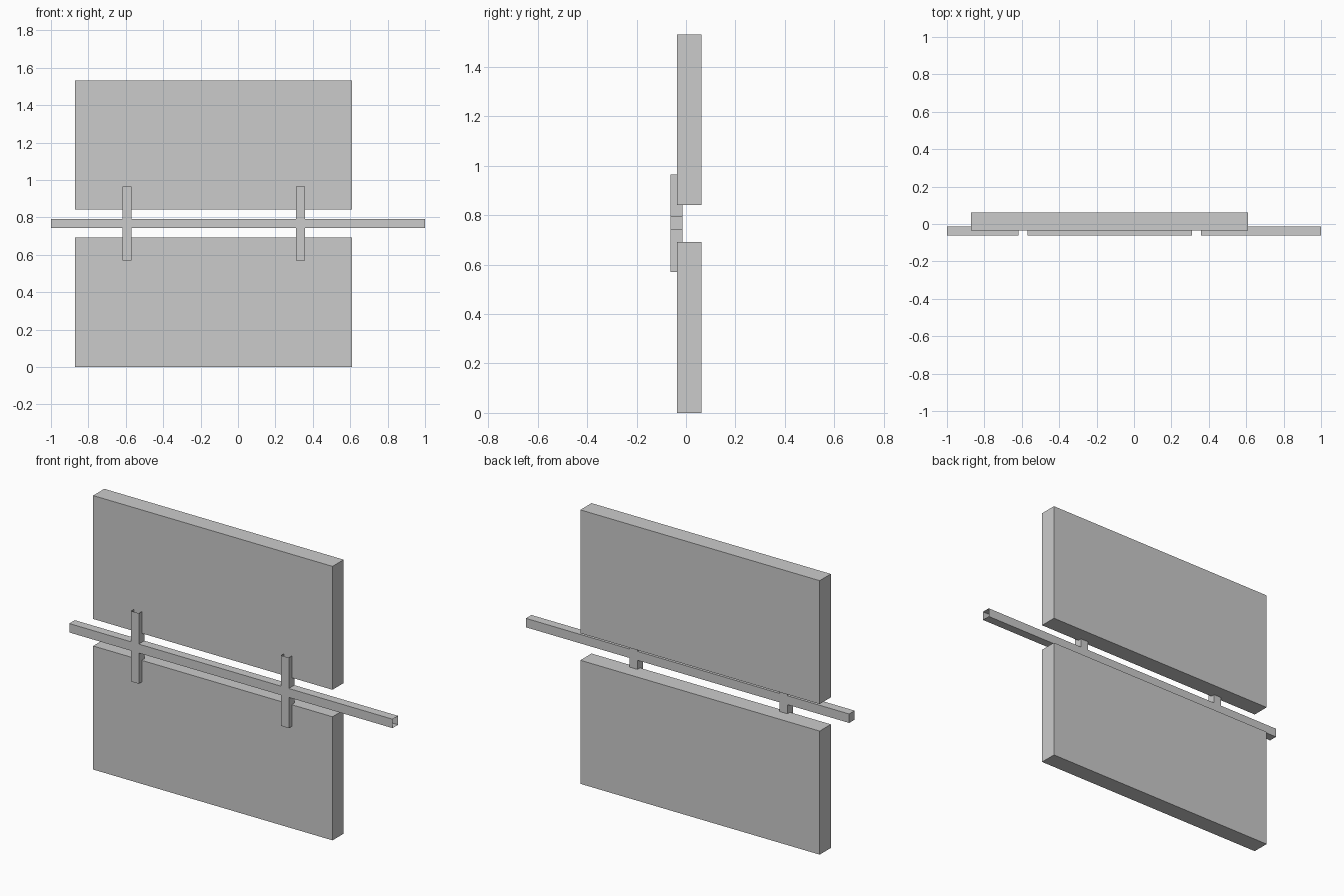
import bpy
import bmesh

if "Cube" in bpy.data.objects:
    bpy.data.objects.remove(bpy.data.objects["Cube"])

RAIL_Z, RAIL_H, POST_H, POST_W = 0.767, 0.025, 0.197, 0.048
FRONT, BACK = -0.0625, -0.0135


def finish(bm, name):
    bmesh.ops.recalc_face_normals(bm, faces=bm.faces)
    mesh = bpy.data.meshes.new(name)
    bm.to_mesh(mesh)
    bm.free()
    obj = bpy.data.objects.new(name, mesh)
    bpy.context.collection.objects.link(obj)
    return obj


def box(name, lo, hi):
    bm = bmesh.new()
    bmesh.ops.create_cube(bm, size=1)
    for v in bm.verts:
        v.co = [(a + b) / 2 + c * (b - a) for a, b, c in zip(lo, hi, v.co)]
    return finish(bm, name)


# Two thick panels, one above the other
box("lower_panel", (-0.871, -0.036, 0), (0.61, 0.0625, 0.691))
box("upper_panel", (-0.871, -0.036, 0.842), (0.61, 0.0625, 1.532))

# Hollow mounting frame: one rail crossed by two open-ended posts
upper = [(-1, RAIL_H)]
for x in (-0.594, 0.334):
    l, r = x - POST_W / 2, x + POST_W / 2
    upper += [(l, RAIL_H), (l, POST_H), (r, POST_H), (r, RAIL_H)]
upper.append((1, RAIL_H))
outline = upper + [(x, -z) for x, z in reversed(upper)]

bm = bmesh.new()
face = bm.faces.new([bm.verts.new((x, FRONT, RAIL_Z + z)) for x, z in outline])
ext = bmesh.ops.extrude_face_region(bm, geom=[face], use_keep_orig=True)["geom"]
for v in ext:
    if isinstance(v, bmesh.types.BMVert):
        v.co.y = BACK
bmesh.ops.recalc_face_normals(bm, faces=bm.faces)

# Open the post ends and the right rail end
open_ends = []
for f in bm.faces:
    c = f.calc_center_median()
    if len(f.verts) == 4 and (c.x > 0.999 or abs(c.z - RAIL_Z) > POST_H - 0.001):
        open_ends.append(f)
bmesh.ops.delete(bm, geom=open_ends, context='FACES_ONLY')
finish(bm, "mounting_frame")
